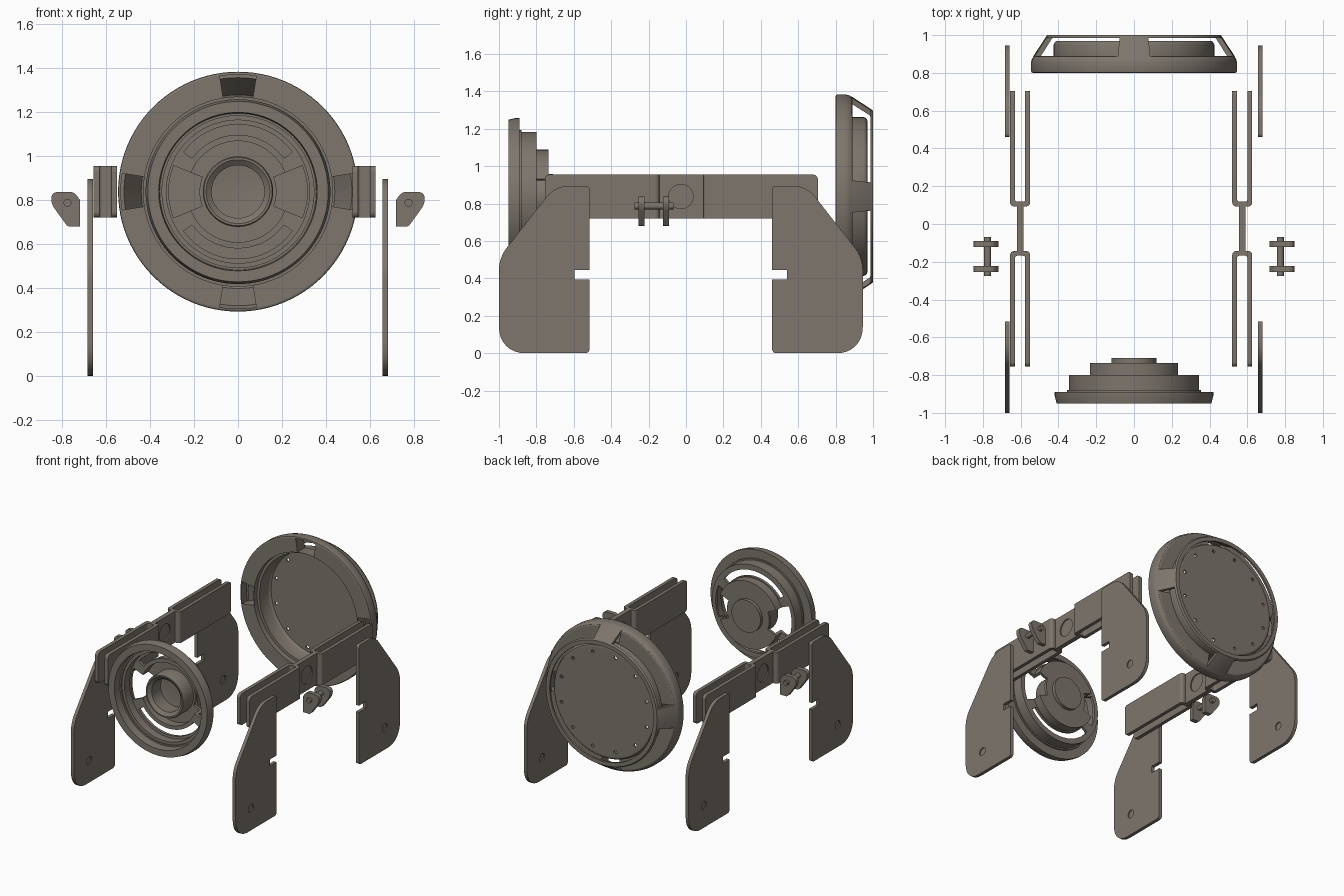
import bpy, bmesh, math
from mathutils import Vector

if "Cube" in bpy.data.objects:
    bpy.data.objects.remove(bpy.data.objects["Cube"])

CZ = 0.838  # height of the wheel axis
METAL = bpy.data.materials.new('warm_grey_metal')
METAL.diffuse_color = (.205, .18, .15, 1)
METAL.use_nodes = True
METAL.node_tree.nodes["Principled BSDF"].inputs["Base Color"].default_value = METAL.diffuse_color


def finish(name, bm):
    bmesh.ops.remove_doubles(bm, verts=bm.verts, dist=1e-5)
    bmesh.ops.recalc_face_normals(bm, faces=bm.faces)
    me = bpy.data.meshes.new(name)
    bm.to_mesh(me)
    bm.free()
    me.materials.append(METAL)
    ob = bpy.data.objects.new(name, me)
    bpy.context.collection.objects.link(ob)
    return ob


def smooth(ob):
    bpy.ops.object.select_all(action='DESELECT')
    ob.select_set(True)
    bpy.context.view_layer.objects.active = ob
    bpy.ops.object.shade_smooth_by_angle(angle=math.radians(32))
    for p in ob.data.polygons:  # keep axis-aligned flats crisp
        if max(abs(c) for c in p.normal) > .9999:
            p.use_smooth = abs(p.normal.y) < .9999 and abs(p.normal.x) < .9999
    return ob


def lathe(name, prof, mid=None, half=180, seg=96):
    """Spin a closed (radius, y) profile about the wheel axis; mid/half give a sector."""
    full = mid is None
    n = seg if full else max(4, int(half / 2))
    bm = bmesh.new()
    rings = []
    for i in range(n if full else n + 1):
        a = 2 * math.pi * i / n if full else math.radians(mid - half + 2 * half * i / n)
        rings.append([bm.verts.new((r * math.cos(a), y, CZ + r * math.sin(a))) for r, y in prof])
    m = len(prof)
    for i in range(n):
        p, q = rings[i], rings[(i + 1) % len(rings)]
        for j in range(m):
            k = (j + 1) % m
            if prof[j][0] or prof[k][0]:
                bm.faces.new((p[j], p[k], q[k], q[j]))
    if not full:
        bm.faces.new(rings[0])
        bm.faces.new(rings[-1])
    return finish(name, bm)


def rounded(pts):
    """Fillet polygon corners given as (u, v, radius)."""
    out = []
    for i, p in enumerate(pts):
        c = Vector(p[:2])
        r = p[2] if len(p) > 2 else 0
        if not r:
            out.append(c)
            continue
        a = c + (Vector(pts[i - 1][:2]) - c).normalized() * r
        b = c + (Vector(pts[(i + 1) % len(pts)][:2]) - c).normalized() * r
        for k in range(9):
            t = k / 8
            w = 2 * t * (1 - t) * 0.8
            out.append((a * (1 - t) ** 2 + b * t * t + c * w) / ((1 - t) ** 2 + t * t + w))
    return out


def prism(name, pts, axis, lo, hi):
    """Extrude a rounded polygon along x, y or z."""
    bm = bmesh.new()
    put = {'x': lambda u, v, w: (w, u, v), 'y': lambda u, v, w: (u, w, v), 'z': lambda u, v, w: (u, v, w)}[axis]
    ends = [[bm.verts.new(put(p[0], p[1], w)) for p in rounded(pts)] for w in (lo, hi)]
    n = len(ends[0])
    for e in ends:
        bm.faces.new(e)
    for i in range(n):
        j = (i + 1) % n
        bm.faces.new((ends[0][i], ends[0][j], ends[1][j], ends[1][i]))
    return finish(name, bm)


def disc(name, u, v, r, axis, lo, hi, n=32):
    return prism(name, [(u + r * math.cos(2 * math.pi * i / n), v + r * math.sin(2 * math.pi * i / n))
                        for i in range(n)], axis, lo, hi)


def cut(ob, cutters):
    bpy.context.view_layer.objects.active = ob
    for c in cutters:
        c.hide_render = True
        m = ob.modifiers.new('cut', 'BOOLEAN')
        m.operation, m.solver, m.object = 'DIFFERENCE', 'EXACT', c
        bpy.ops.object.modifier_apply(modifier=m.name)
        bpy.data.objects.remove(c)


# Rear wheel: heavy rim with a shallow pan, channels behind the spokes, bolt holes
rim = lathe('rear_wheel_rim', [
    (.43, .80), (.535, .80), (.543, .803), (.545, .81), (.545, .855), (.54, .875), (.53, .887), (.52, .89),
    (.425, .89), (.425, .95), (.42, .961), (.413, .968), (.40, .97), (0, .97), (0, .957),
    (.395, .957), (.405, .95), (.41, .94), (.41, .84), (.43, .84)])
cut(rim, [lathe('channel', [(.432, .79), (.532, .79), (.532, .90), (.432, .90)], a, 9)
          for a in (0, 90, 180, 270)])
cut(rim, [disc('bolt_hole', .365 * math.cos(math.radians(a)), CZ + .365 * math.sin(math.radians(a)),
               .012, 'y', .93, 1.0, 12) for a in range(15, 375, 30)])
smooth(rim)

# Rear wheel: thin outer hoop carried by four sloping spokes
smooth(lathe('rear_hoop', [(.43, .986), (.468, .986), (.46, 1.0), (.43, 1.0)]))
for a in (0, 90, 180, 270):
    smooth(lathe('rear_spoke', [(.543, .862), (.532, .89), (.46, 1.0), (.43, 1.0), (.43, .986),
                                (.44, .982), (.502, .885), (.518, .86)], a, 9.3))

# Front wheel: stepped dish with hub cup
dish = lathe('front_wheel', [
    (.36, -.95), (.41, -.95), (.42, -.91), (.42, -.89), (.345, -.89), (.345, -.80), (.25, -.80), (.25, -.735),
    (.12, -.735), (.12, -.71), (0, -.71), (0, -.73), (.12, -.745), (.12, -.85), (.145, -.87), (.155, -.87),
    (.16, -.86), (.16, -.755), (.23, -.755), (.23, -.82), (.325, -.82), (.325, -.88), (.355, -.88)])
slot = [(.258, -1.0), (.305, -1.0), (.305, -.6), (.258, -.6)]
side = [(.175, -1.0), (.315, -1.0), (.315, -.6), (.175, -.6)]
cut(dish, [lathe('slot', slot, a, 54) for a in (90, 270)] + [lathe('side', side, a, 22) for a in (0, 180)])
smooth(dish)

# Side rails: central web opening into a two-plate fork at each end
for side_name, cx in (('left', -.603), ('right', .573)):
    half = [(.017, .093), (.053, .093, .022), (.053, .705), (.027, .705), (.027, .118, .012),
            (-.027, .118, .012), (-.027, .705), (-.053, .705), (-.053, .093, .022), (-.017, .093)]
    other = [(-p[0], -.05 - p[1]) + tuple(p[2:]) for p in half]
    rail = prism(side_name + '_rail', [(p[0] + cx, p[1]) + tuple(p[2:]) for p in half + other], 'z', .72, .955)
    bm = bmesh.new()
    bm.from_mesh(rail.data)
    tips = [e for e in bm.edges if all(abs(v.co.y + .025) > .72 for v in e.verts)
            and abs(e.verts[0].co.z - e.verts[1].co.z) < 1e-4]
    bmesh.ops.bevel(bm, geom=tips, offset=.025, segments=5, profile=.5, affect='EDGES')
    bm.to_mesh(rail.data)
    bm.free()
    # recessed pivot seat in the web
    cut(rail, [disc('pivot_hole', -.027, .838, .065, 'x', cx - .1, cx + .1, 48)])
    smooth(rail)
    smooth(disc(side_name + '_pivot', -.027, .838, .066, 'x', cx - .008, cx + .008, 48))

# Four slotted leg plates, front and rear mirrored, each with a recessed pin
leg = [(-.515, .895, .02), (-.70, .895, .07), (-1.0, .51, .06), (-1.0, 0, .14), (-.515, 0, .025),
       (-.515, .395), (-.595, .395), (-.595, .445), (-.515, .445)]
for side_name, x0, x1 in (('left', -.684, -.659), ('right', .656, .681)):
    for end, flip in (('front', False), ('rear', True)):
        pts = [(-.055 - p[0],) + tuple(p[1:]) for p in leg] if flip else leg
        plate = prism(f'{end}_{side_name}_leg', pts, 'x', x0, x1)
        y = .765 if flip else -.82
        cut(plate, [disc('pin_hole', y, .165, .03, 'x', x0 - .1, x1 + .1)])
        smooth(plate)
        smooth(disc(f'{end}_{side_name}_leg_pin', y, .165, .031, 'x', x0 + .008, x1 - .008))

# Outer clips: two cheeks joined by a pin
for side_name, s in (('left', -1), ('right', 1)):
    cheek = [(.718, .68), (.775, .68, .01), (.846, .778, .02), (.852, .837, .035), (.745, .837, .02), (.718, .80)]
    pts = [(p[0] * s,) + tuple(p[1:]) for p in cheek]
    for y in (-.255, -.122):
        smooth(prism(side_name + '_clip_cheek', pts, 'y', y, y + .032))
    smooth(disc(side_name + '_clip_pin', .775 * s, .787, .018, 'y', -.275, -.068))
